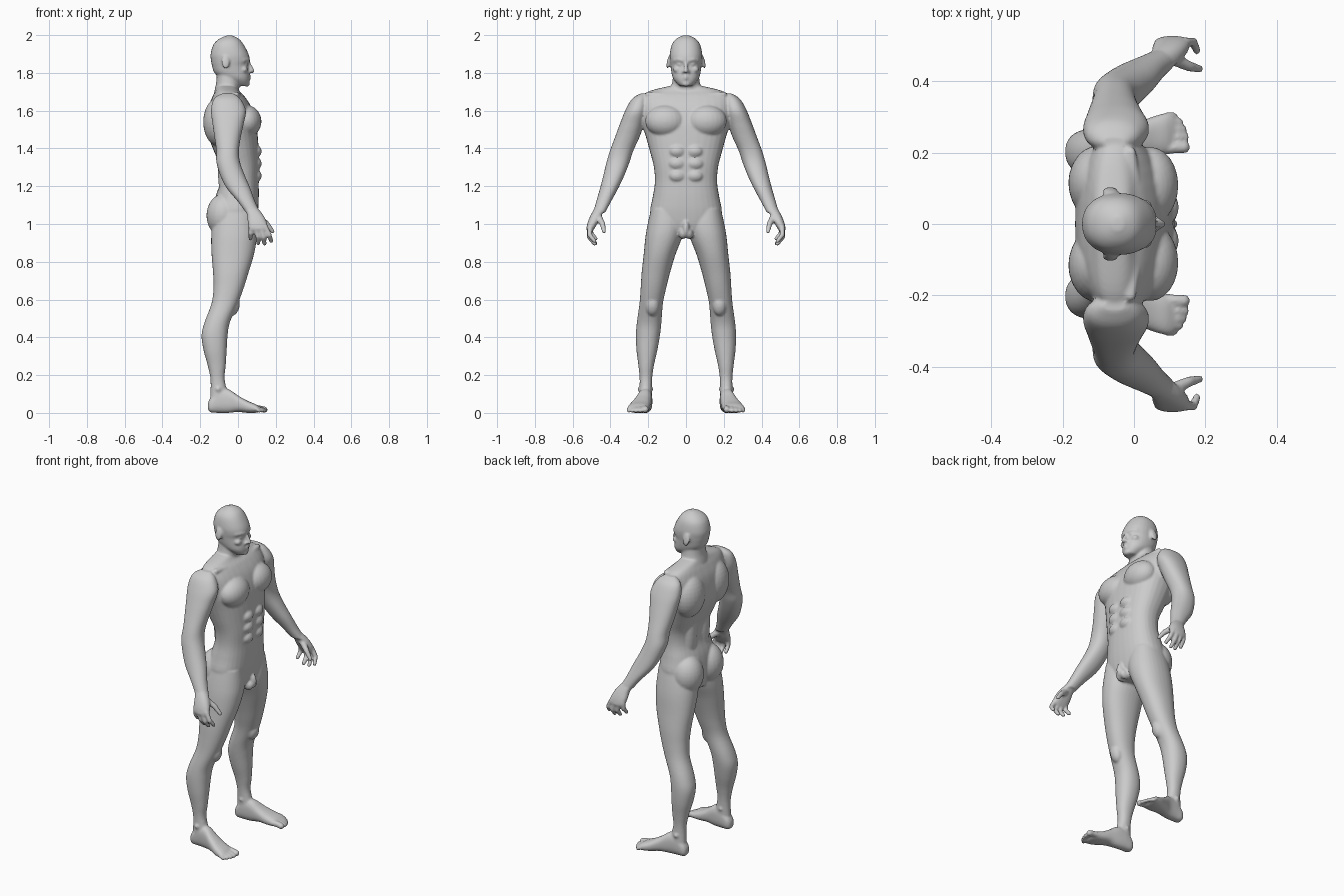
import bpy, bmesh, math
from mathutils import Vector, Matrix

bm = bmesh.new()


def spline(rows, steps=4):
    """Catmull-Rom through a list of equal-length tuples."""
    out = []
    for i in range(len(rows) - 1):
        p0, p1, p2, p3 = (rows[max(i - 1, 0)], rows[i], rows[i + 1], rows[min(i + 2, len(rows) - 1)])
        for s in range(steps):
            t = s / steps
            out.append([0.5 * (2 * b + (c - a) * t + (2 * a - 5 * b + 4 * c - d) * t * t
                               + (3 * b - a - 3 * c + d) * t ** 3)
                        for a, b, c, d in zip(p0, p1, p2, p3)])
    out.append(list(rows[-1]))
    return out


def loft(rows, axis='z', power=2.2, n=32):
    """Skin of superellipse slices: (position, a_min, a_max, y_min, y_max)."""
    rings = []
    for t, a0, a1, y0, y1 in spline(rows):
        ring = []
        for k in range(n):
            c, s = math.cos(2 * math.pi * k / n), math.sin(2 * math.pi * k / n)
            a = (a0 + a1) / 2 + (a1 - a0) / 2 * math.copysign(abs(c) ** (2 / power), c)
            y = (y0 + y1) / 2 + (y1 - y0) / 2 * math.copysign(abs(s) ** (2 / power), s)
            ring.append(bm.verts.new((a, y, t) if axis == 'z' else (t, y, a)))
        rings.append(ring)
    for r0, r1 in zip(rings, rings[1:]):
        for k in range(n):
            bm.faces.new((r0[k], r0[(k + 1) % n], r1[(k + 1) % n], r1[k]))
    faces = [bm.faces.new(rings[0]), bm.faces.new(rings[-1])]
    return faces


def central(rows, power=2.2):
    loft([(z, a, b, -w, w) for z, a, b, w in rows], power=power)


def blob(centre, radii, tilt=0.0, axis='Y'):
    m = Matrix.Translation(centre) @ Matrix.Rotation(tilt, 4, axis) @ Matrix.Diagonal((*radii, 1))
    bmesh.ops.create_uvsphere(bm, u_segments=24, v_segments=16, radius=1, matrix=m)


def digit(points, r0, r1):
    """Chain of tapered capsules."""
    pts = [Vector(p) for p in points]
    rad = [r0 + (r1 - r0) * i / (len(pts) - 1) for i in range(len(pts))]
    for p, r in zip(pts, rad):
        blob(p, (r, r, r))
    for i in range(len(pts) - 1):
        d = pts[i + 1] - pts[i]
        m = Matrix.Translation((pts[i] + pts[i + 1]) / 2) @ d.to_track_quat('Z', 'Y').to_matrix().to_4x4()
        bmesh.ops.create_cone(bm, cap_ends=True, segments=16, radius1=rad[i], radius2=rad[i + 1],
                              depth=d.length, matrix=m)


# head and neck
central([(1.73, -0.01, 0.050, 0.030), (1.745, -0.04, 0.058, 0.048), (1.77, -0.085, 0.062, 0.068),
         (1.80, -0.125, 0.060, 0.077), (1.84, -0.138, 0.054, 0.082), (1.865, -0.143, 0.062, 0.085),
         (1.90, -0.145, 0.056, 0.086), (1.95, -0.130, 0.030, 0.075), (1.98, -0.10, 0.005, 0.052),
         (1.998, -0.06, -0.03, 0.018)])
central([(1.64, -0.13, 0.0, 0.10), (1.70, -0.125, 0.005, 0.085), (1.75, -0.115, 0.008, 0.073),
         (1.80, -0.112, 0.008, 0.067), (1.84, -0.11, 0.0, 0.06)])

# face: nose, lips, chin, brows, eyes, cheeks, ears
digit([(0.055, 0, 1.858), (0.066, 0, 1.835), (0.077, 0, 1.810)], 0.008, 0.011)
blob((0.062, 0.013, 1.806), (0.012, 0.009, 0.008))
digit([(0.062, 0, 1.781), (0.051, 0.024, 1.777)], 0.008, 0.004)
digit([(0.062, 0, 1.770), (0.051, 0.022, 1.773)], 0.008, 0.004)
blob((0.046, 0, 1.742), (0.018, 0.024, 0.014))
digit([(0.056, 0.016, 1.866), (0.049, 0.040, 1.871), (0.028, 0.062, 1.866)], 0.009, 0.008)
blob((0.041, 0.033, 1.845), (0.013, 0.015, 0.010))
blob((0.030, 0.046, 1.818), (0.022, 0.022, 0.018))
blob((-0.066, 0.092, 1.858), (0.022, 0.009, 0.037), 0.2, 'X')

# torso
central([(0.93, -0.10, 0.06, 0.09), (0.98, -0.115, 0.09, 0.165), (1.06, -0.13, 0.105, 0.190),
         (1.14, -0.120, 0.110, 0.177), (1.22, -0.095, 0.110, 0.165), (1.30, -0.095, 0.113, 0.170),
         (1.38, -0.125, 0.110, 0.190), (1.46, -0.155, 0.105, 0.212), (1.54, -0.165, 0.095, 0.235),
         (1.62, -0.155, 0.070, 0.245), (1.675, -0.135, 0.035, 0.235), (1.705, -0.12, 0.005, 0.19),
         (1.73, -0.11, -0.01, 0.09)], power=2.4)

# muscles: chest, shoulder blades, abdominals, buttocks, collar bone
blob((0.046, 0.108, 1.545), (0.078, 0.108, 0.085), -0.15)
blob((-0.10, 0.115, 1.54), (0.084, 0.105, 0.13))
blob((-0.065, 0.06, 1.30), (0.042, 0.05, 0.20))
for z, w in ((1.385, 0.043), (1.32, 0.046), (1.255, 0.044)):
    blob((0.094, 0.047, z), (0.031, w, 0.034))
blob((-0.075, 0.095, 1.045), (0.092, 0.094, 0.115))
digit([(0.018, 0.025, 1.675), (-0.01, 0.20, 1.685)], 0.014, 0.016)

# groin
blob((0.088, 0, 0.975), (0.034, 0.020, 0.048))
blob((0.078, 0.017, 0.95), (0.034, 0.021, 0.030))

# legs and kneecaps
loft([(1.08, -0.11, 0.09, 0.03, 0.185), (1.0, -0.135, 0.10, 0.008, 0.203), (0.93, -0.142, 0.10, 0.02, 0.215),
      (0.84, -0.14, 0.085, 0.055, 0.224), (0.74, -0.132, 0.055, 0.085, 0.235), (0.66, -0.13, 0.03, 0.105, 0.240),
      (0.58, -0.14, 0.0, 0.122, 0.246), (0.48, -0.177, -0.043, 0.13, 0.26), (0.41, -0.193, -0.055, 0.138, 0.265),
      (0.33, -0.182, -0.06, 0.152, 0.262), (0.25, -0.160, -0.065, 0.17, 0.252), (0.17, -0.145, -0.07, 0.18, 0.245),
      (0.06, -0.148, -0.04, 0.18, 0.25)])
blob((-0.022, 0.178, 0.565), (0.030, 0.036, 0.052), 0.25)

# feet, ankle bones and toes
loft([(-0.16, 0.02, 0.05, 0.20, 0.23), (-0.145, 0.003, 0.08, 0.183, 0.245), (-0.10, 0, 0.125, 0.178, 0.25),
      (-0.05, 0, 0.125, 0.18, 0.257), (0.0, 0.005, 0.092, 0.185, 0.278), (0.05, 0, 0.064, 0.19, 0.30),
      (0.09, 0, 0.048, 0.196, 0.31), (0.112, 0.005, 0.034, 0.205, 0.305)], axis='x', power=2.5)
blob((-0.105, 0.215, 0.125), (0.024, 0.041, 0.024))
for y, tip, r in ((0.215, 0.140, 0.017), (0.243, 0.143, 0.012), (0.265, 0.138, 0.011),
                  (0.285, 0.128, 0.011), (0.303, 0.113, 0.010)):
    digit([(0.085, y - 0.004, 0.024), (tip - 0.02, y, 0.022), (tip, y, r)], r, r)

# arms
loft([(1.69, -0.09, -0.02, 0.215, 0.245), (1.66, -0.13, 0.015, 0.205, 0.288), (1.60, -0.143, 0.042, 0.205, 0.322),
      (1.53, -0.135, 0.03, 0.222, 0.350), (1.46, -0.125, 0.015, 0.246, 0.376), (1.39, -0.115, 0.005, 0.278, 0.402),
      (1.33, -0.115, 0.01, 0.298, 0.420), (1.26, -0.095, 0.035, 0.325, 0.437), (1.19, -0.06, 0.065, 0.358, 0.455),
      (1.12, -0.002, 0.09, 0.396, 0.475), (1.06, 0.042, 0.118, 0.428, 0.492)])

# hands: palm, fingers and thumb
loft([(1.09, 0.03, 0.10, 0.42, 0.48), (1.05, 0.048, 0.132, 0.445, 0.503), (1.01, 0.052, 0.152, 0.465, 0.52),
      (0.975, 0.06, 0.157, 0.485, 0.527), (0.96, 0.075, 0.145, 0.495, 0.52)], power=2.5)
for chain in (
        [(0.144, 0.508, 0.985), (0.166, 0.510, 0.942), (0.176, 0.485, 0.910)],
        [(0.120, 0.511, 0.975), (0.136, 0.513, 0.932), (0.140, 0.484, 0.895)],
        [(0.095, 0.511, 0.975), (0.105, 0.508, 0.932), (0.107, 0.479, 0.898)],
        [(0.070, 0.506, 0.985), (0.068, 0.503, 0.950), (0.066, 0.478, 0.922)]):
    digit(chain, 0.0145, 0.011)
digit([(0.105, 0.465, 1.04), (0.153, 0.442, 1.0), (0.184, 0.434, 0.96)], 0.019, 0.011)

# one continuous skin: mirror the half, fuse every part, soften the joins
bmesh.ops.recalc_face_normals(bm, faces=bm.faces)
mesh = bpy.data.meshes.new("body")
bm.to_mesh(mesh)
bm.free()
body = bpy.data.objects.new("body", mesh)
bpy.context.collection.objects.link(body)
mirror = body.modifiers.new("mirror", 'MIRROR')
mirror.use_axis = (False, True, False)
mirror.use_mirror_merge = False
fuse = body.modifiers.new("fuse", 'REMESH')
fuse.mode = 'VOXEL'
fuse.voxel_size = 0.0065
fuse.use_smooth_shade = True
soften = body.modifiers.new("soften", 'SMOOTH')
soften.factor = 0.5
soften.iterations = 3
